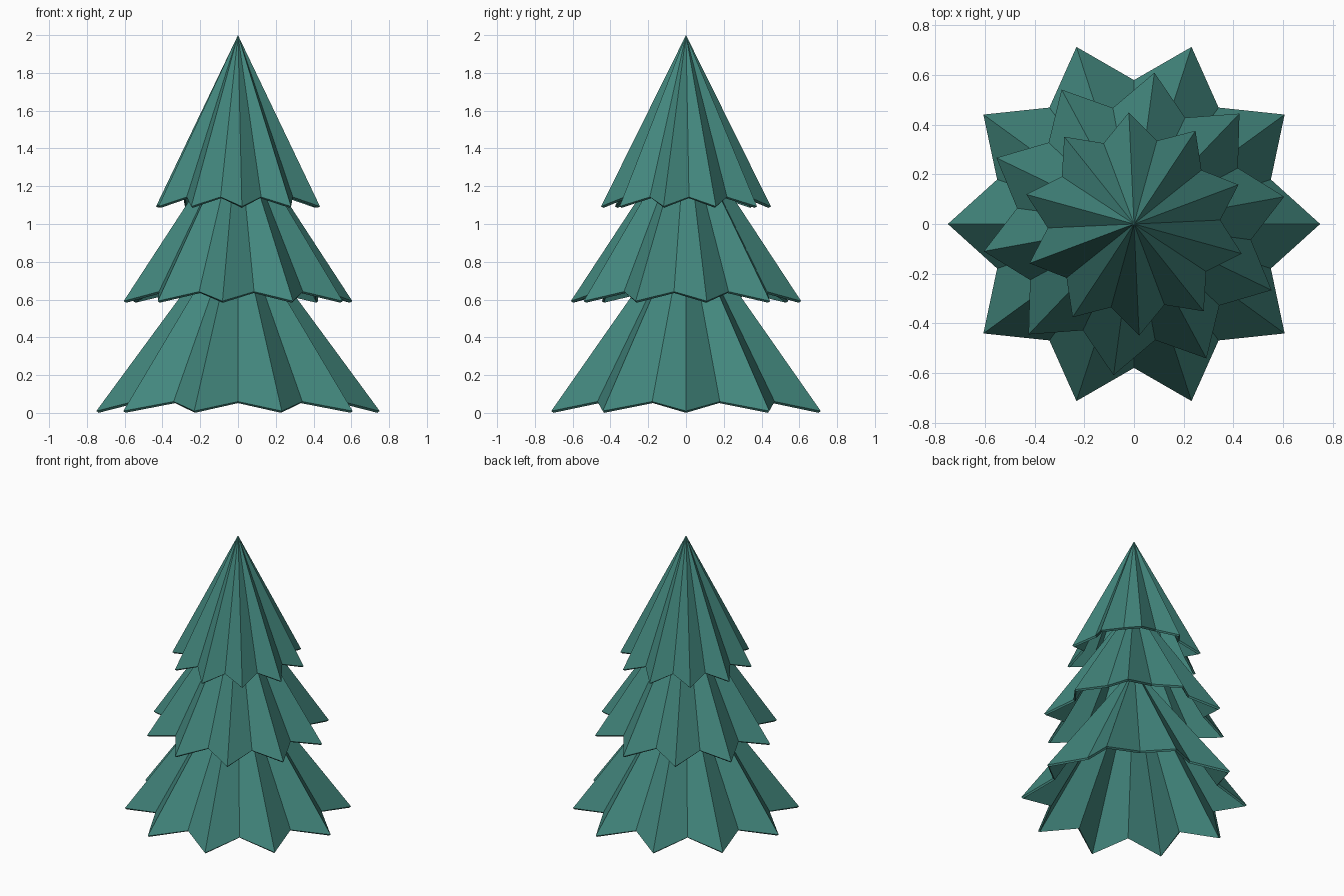
import bpy, bmesh
from math import cos, sin, pi

if "Cube" in bpy.data.objects:
    bpy.data.objects.remove(bpy.data.objects["Cube"])

POINTS = 10

mat = bpy.data.materials.new("teal_needles")
mat.diffuse_color = (0.055, 0.24, 0.205, 1)
mat.use_nodes = True
mat.node_tree.nodes["Principled BSDF"].inputs["Base Color"].default_value = mat.diffuse_color


def star_tier(name, tip_r, tip_z, apex_z, turn):
    """Open, pleated star cone with a thin shell."""
    bm = bmesh.new()
    apex = bm.verts.new((0, 0, apex_z))
    rim = []
    for i in range(POINTS * 2):
        a = turn + i * pi / POINTS
        valley = i % 2
        r = tip_r * (0.773 if valley else 1)
        rim.append(bm.verts.new((r * cos(a), r * sin(a), tip_z + 0.05 * valley)))
    for i, v in enumerate(rim):
        bm.faces.new((apex, v, rim[(i + 1) % len(rim)]))
    bm.normal_update()
    me = bpy.data.meshes.new(name)
    bm.to_mesh(me)
    bm.free()
    me.materials.append(mat)
    ob = bpy.data.objects.new(name, me)
    bpy.context.collection.objects.link(ob)
    # thin wall, grown inward
    wall = ob.modifiers.new("wall", "SOLIDIFY")
    wall.thickness = 0.016
    wall.offset = -1
    return ob


# three overlapping tiers, each twisted a little more
star_tier("lower_branches", 0.75, 0.01, 1.03, 0.0)
star_tier("middle_branches", 0.615, 0.592, 1.52, 0.18)
star_tier("upper_branches", 0.45, 1.093, 2.0, 0.36)
